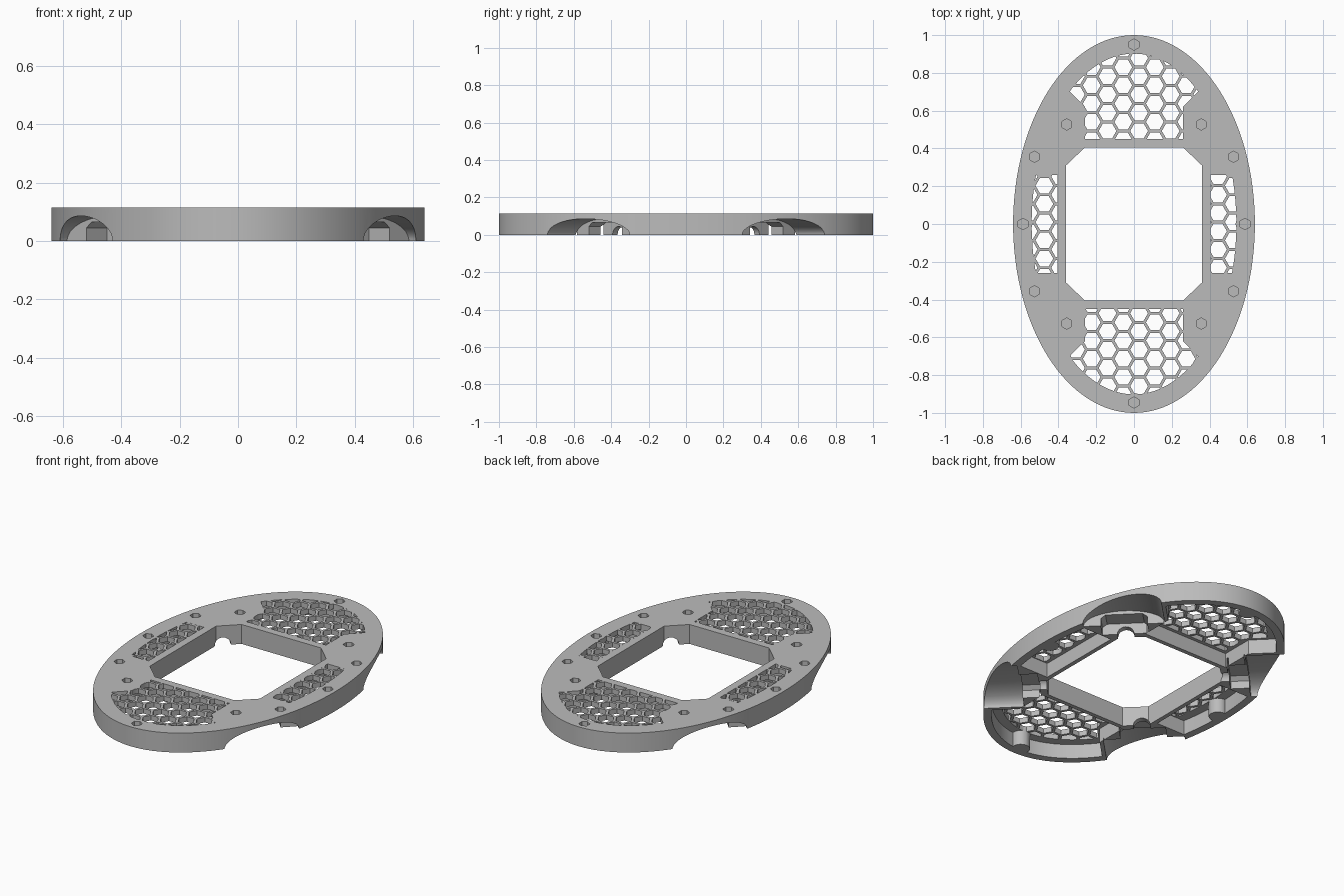
import bpy
import bmesh
from math import sin, cos, pi, sqrt
from mathutils import Matrix

if "Cube" in bpy.data.objects:
    bpy.data.objects.remove(bpy.data.objects["Cube"], do_unlink=True)

A, B, H = 0.64, 1.0, 0.115      # half width, half length, height
CEILING = 0.085                 # underside of the top skin
PITCH, CELL = 0.0965, 0.047     # honeycomb spacing and cell radius


def ring(rx, ry, n, cx=0, cy=0, start=0):
    return [(cx + rx * cos(start + 2 * pi * i / n), cy + ry * sin(start + 2 * pi * i / n))
            for i in range(n)]


def prisms(name, outlines, z0, z1):
    """One object made of an upright prism for each outline."""
    bm = bmesh.new()
    for pts in outlines:
        base = bm.faces.new([bm.verts.new((x, y, z0)) for x, y in pts])
        ext = bmesh.ops.extrude_face_region(bm, geom=[base])
        for v in ext["geom"]:
            if isinstance(v, bmesh.types.BMVert):
                v.co.z = z1
    bmesh.ops.recalc_face_normals(bm, faces=bm.faces)
    mesh = bpy.data.meshes.new(name)
    bm.to_mesh(mesh)
    bm.free()
    obj = bpy.data.objects.new(name, mesh)
    bpy.context.collection.objects.link(obj)
    return obj


def boolean(obj, tool, operation):
    """Apply a boolean and drop the tool."""
    mod = obj.modifiers.new("cut", "BOOLEAN")
    mod.object, mod.operation, mod.solver = tool, operation, "EXACT"
    bpy.context.view_layer.update()
    graph = bpy.context.evaluated_depsgraph_get()
    mesh = bpy.data.meshes.new_from_object(obj.evaluated_get(graph))
    obj.modifiers.clear()
    obj.data = mesh
    bpy.data.objects.remove(tool, do_unlink=True)


def four_bays(grow):
    """Outlines of the front, back and side bays, widened by grow."""
    w, y0, y1 = 0.26 + grow, 0.45 - grow, 0.62
    end = [(w, y0), (w, y1), (w + 0.3, y1 + 0.3), (w + 0.3, 1.1)]
    end += [(-x, y) for x, y in reversed(end)]
    x0, h = 0.405 - grow, 0.26 + grow / 4
    side = [(x0, -h), (0.7, -h), (0.7, h), (x0, h)]
    return [end, [(-x, -y) for x, y in end], side, [(-x, -y) for x, y in side]]


# Oval body with the chamfered centre opening
body = prisms("oval_base_plate", [ring(A, B, 128)], 0, H)
corner = [(0.36, 0.31), (0.26, 0.405)]
opening = corner + [(-x, y) for x, y in reversed(corner)]
opening += [(-x, -y) for x, y in opening]
boolean(body, prisms("opening_cutter", [opening], -0.1, 0.2), "DIFFERENCE")

# Hollow bays underneath, leaving screw posts standing
screws = [(0, 0.95), (0, -0.945), (0.588, 0), (-0.588, 0)]
bays = prisms("bay_cutter", four_bays(0.02), -0.1, CEILING)
boolean(bays, prisms("bay_limit", [ring(0.595, 0.955, 96)], -0.2, 0.2), "INTERSECT")
posts = prisms("post_shapes", [ring(0.05, 0.05, 24, x, y) for x, y in screws], -0.2, 0.2)
boolean(bays, posts, "DIFFERENCE")
boolean(body, bays, "DIFFERENCE")

# Honeycomb grilles, trimmed to the bay windows
cells = []
for col in range(-8, 9):
    for row in range(-11, 12):
        x = 0.027 + col * PITCH * sqrt(3) / 2
        y = 0.01 + (row + 0.5 * (col % 2)) * PITCH
        cells.append(ring(CELL, CELL, 6, x, y))
comb = prisms("honeycomb_cutter", cells, 0.06, 0.15)
boolean(comb, prisms("window_limit", four_bays(0), 0.05, 0.2), "INTERSECT")
boolean(comb, prisms("oval_limit", [ring(0.542, 0.902, 96)], 0.04, 0.3), "INTERSECT")
boolean(comb, prisms("post_limit", [ring(0.05, 0.05, 24, x, y) for x, y in screws], 0, 0.4),
        "DIFFERENCE")
boolean(body, comb, "DIFFERENCE")

# Diagonal wheel arch, drive pocket and axle notch at each corner
axis_turn = Matrix(((0, 0, 1, 0), (1, 0, 0, 0), (0, 1, 0, 0), (0, 0, 0, 1)))
pocket = [(-0.125, -0.1), (0.125, -0.1), (0.125, 0.045), (0.1, 0.065),
          (-0.1, 0.065), (-0.125, 0.045)]
for k in range(4):
    turn = Matrix.Rotation(pi / 4 + k * pi / 2, 4, "Z") @ axis_turn
    for name, outline, d0, d1 in (("arch_cutter", ring(0.219, 0.086, 64), 0.61, 1.1),
                                  ("pocket_cutter", pocket, 0.51, 0.64),
                                  ("notch_cutter", ring(0.045, 0.045, 32), 0.38, 0.55)):
        tool = prisms(name, [outline], d0, d1)
        tool.data.transform(turn)
        boolean(body, tool, "DIFFERENCE")

# Blind hexagonal screw recesses in the top
for sx in (-1, 1):
    for sy in (-1, 1):
        screws += [(0.356 * sx, 0.527 * sy), (0.527 * sx, 0.356 * sy)]
recess = prisms("recess_cutter", [ring(0.03, 0.03, 6, x, y, pi / 6) for x, y in screws],
                0.09, 0.2)
boolean(body, recess, "DIFFERENCE")

# Plain grey finish
grey = bpy.data.materials.new("plain_grey")
grey.use_nodes = True
colour = (0.5, 0.5, 0.5, 1)
grey.diffuse_color = colour
grey.node_tree.nodes["Principled BSDF"].inputs["Base Color"].default_value = colour
body.data.materials.clear()
body.data.materials.append(grey)

bpy.ops.object.select_all(action="DESELECT")
body.select_set(True)
bpy.context.view_layer.objects.active = body
bpy.ops.object.shade_smooth_by_angle(angle=pi / 6)
